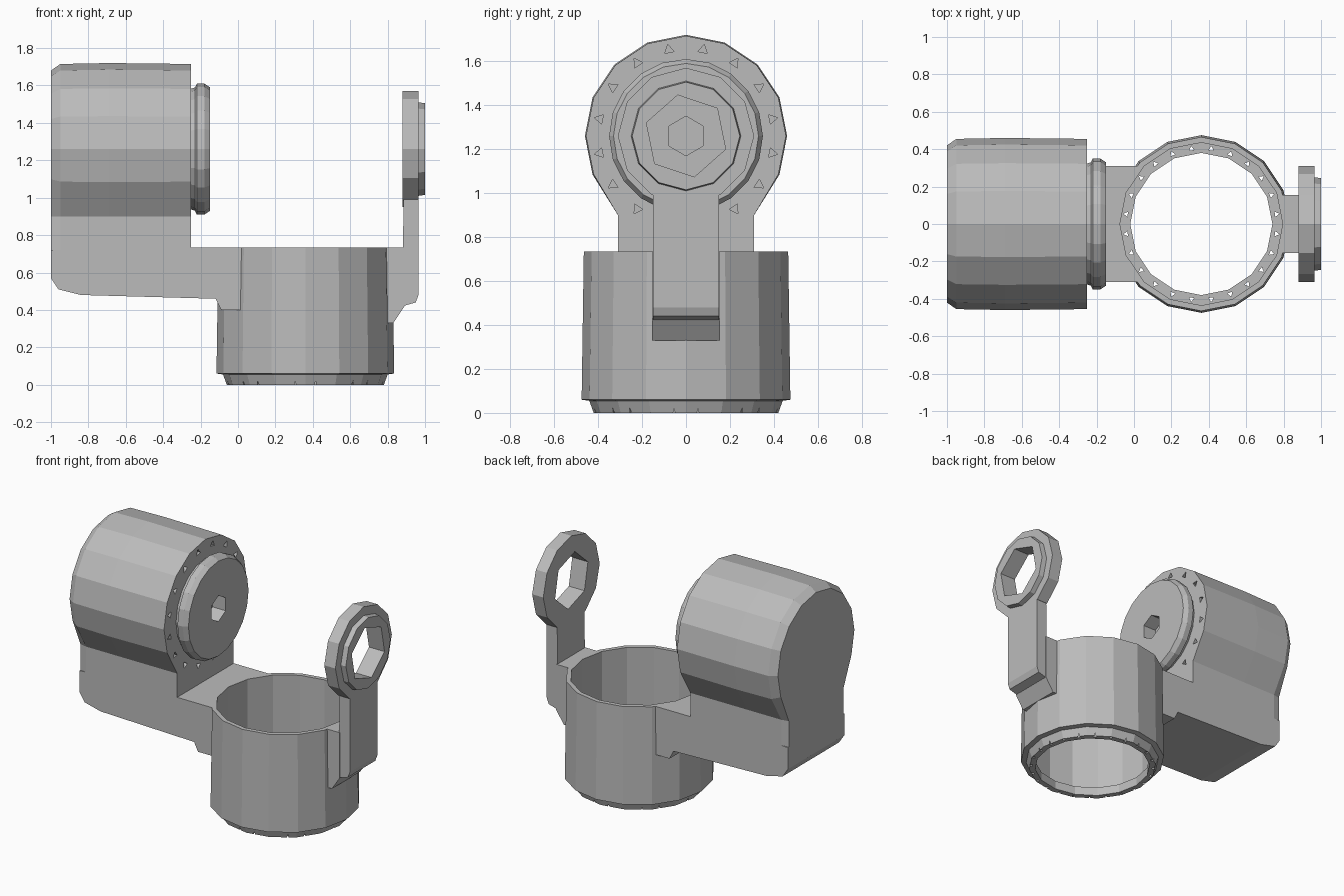
import bpy, bmesh
from math import sin, cos, pi
from mathutils import Matrix, Vector

if "Cube" in bpy.data.objects:
    bpy.data.objects.remove(bpy.data.objects["Cube"])

grey = bpy.data.materials.new("light grey")
grey.use_nodes = True
grey.diffuse_color = (0.5, 0.5, 0.5, 1)
grey.node_tree.nodes["Principled BSDF"].inputs["Base Color"].default_value = (0.5, 0.5, 0.5, 1)

AXIS_Z = 1.26                 # height of the horizontal joint axis
CUP_X = 0.36                  # centre of the upright cup
TO_X = Matrix.Rotation(pi / 2, 4, 'Y')


def loft(name, loops, ring=False, matrix=None):
    """Skin a list of equal point loops; cap the ends, or close them into a ring."""
    bm = bmesh.new()
    rows = [[bm.verts.new(p) for p in loop] for loop in loops]
    n = len(rows[0])
    pairs = list(zip(rows, rows[1:])) + ([(rows[-1], rows[0])] if ring else [])
    for a, b in pairs:
        for i in range(n):
            j = (i + 1) % n
            bm.faces.new((a[i], a[j], b[j], b[i]))
    if not ring:
        bm.faces.new(rows[0])
        bm.faces.new(rows[-1])
    bmesh.ops.recalc_face_normals(bm, faces=bm.faces)
    if matrix:
        bmesh.ops.transform(bm, matrix=matrix, verts=bm.verts)
    mesh = bpy.data.meshes.new(name)
    bm.to_mesh(mesh)
    bm.free()
    mesh.materials.append(grey)
    obj = bpy.data.objects.new(name, mesh)
    bpy.context.collection.objects.link(obj)
    return obj


def circle(r, z, sides, phase=0.0):
    return [(r * cos(phase + 2 * pi * i / sides), r * sin(phase + 2 * pi * i / sides), z)
            for i in range(sides)]


def turned(name, profile, sides, matrix, ring=False, phase=0.0):
    return loft(name, [circle(r, z, sides, phase) for r, z in profile], ring, matrix)


def slab(name, outline, half_width):
    """Extrude an x-z outline symmetrically across y."""
    return loft(name, [[(x, y, z) for x, z in outline] for y in (-half_width, half_width)])


def cut(obj, cutter):
    mod = obj.modifiers.new("cut", 'BOOLEAN')
    mod.operation, mod.solver, mod.object = 'DIFFERENCE', 'EXACT', cutter
    cutter.hide_render = True
    cutter.hide_viewport = True
    cutter.display_type = 'WIRE'


def triangle_cutters(name, count, radius, z0, z1, size, matrix):
    """Ring of small triangular prisms used to punch notches."""
    bm = bmesh.new()
    for i in range(count):
        spin = matrix @ Matrix.Rotation(2 * pi * (i + 0.5) / count, 4, 'Z')
        lo, hi = ([bm.verts.new(spin @ (Vector((radius, 0, 0)) + Vector(p)))
                   for p in circle(size, z, 3)] for z in (z0, z1))
        bm.faces.new(lo[::-1])
        bm.faces.new(hi)
        for a in range(3):
            b = (a + 1) % 3
            bm.faces.new((lo[a], lo[b], hi[b], hi[a]))
    mesh = bpy.data.meshes.new(name)
    bm.to_mesh(mesh)
    bm.free()
    mesh.materials.append(grey)
    obj = bpy.data.objects.new(name, mesh)
    bpy.context.collection.objects.link(obj)
    return obj


# Upright open cup with a stepped base lip
cup_place = Matrix.Translation((CUP_X, 0, 0))
cup = turned("cup", [(0.38, 0), (0.42, 0), (0.44, 0.055), (0.475, 0.06), (0.465, 0.735),
                     (0.435, 0.735), (0.435, 0.06), (0.38, 0.06)], 16, cup_place, ring=True)
cut(cup, triangle_cutters("cup_notch_cutter", 24, 0.405, -0.05, 0.1, 0.016, cup_place))
bore = turned("bore_cutter", [(0.44, 0.1), (0.44, 1.0)], 16, cup_place)

# Bracket from the cup to the motor housing
bracket = slab("bracket", [(-1, 0.72), (-1, 0.57), (-0.96, 0.51), (-0.84, 0.48), (-0.12, 0.46),
                           (-0.09, 0.4), (0.1, 0.4), (0.1, 0.735), (-0.5, 0.735)], 0.31)
cut(bracket, bore)

# Motor housing: round barrel flowing down into a narrow neck


def keyhole(x, r, neck):
    side = [(r * sin(a * pi / 8), AXIS_Z - r * cos(a * pi / 8)) for a in range(3, 9)]
    half = [(neck, 0.7), (neck, 0.9)] + side
    return [(x, y, z) for y, z in half] + [(x, -y, z) for y, z in half[::-1] if y > 0.001]


housing = loft("motor_housing", [keyhole(-1, 0.42, 0.3), keyhole(-0.95, 0.455, 0.31),
                                 keyhole(-0.69, 0.46, 0.31), keyhole(-0.25, 0.455, 0.31)])
face_place = Matrix.Translation((-0.25, 0, AXIS_Z)) @ TO_X
cut(housing, triangle_cutters("housing_notch_cutter", 16, 0.4, -0.04, 0.05, 0.025, face_place))

# Rotor disc with a hexagonal socket
rotor = turned("rotor", [(0.32, -0.01), (0.33, 0.02), (0.35, 0.03), (0.35, 0.07), (0.33, 0.1)],
               20, face_place)
cut(rotor, turned("socket_cutter", [(0.09, 0.0), (0.09, 0.2)], 6, face_place))

# Support arm rising from the cup, with a sloped foot
arm = slab("support_arm", [(0.88, 0.42), (0.95, 0.44), (0.965, 0.48), (0.965, 1.03), (0.885, 1.03)], 0.15)
foot = slab("arm_foot", [(0.78, 0.33), (0.83, 0.33), (0.89, 0.42), (0.89, 0.735), (0.78, 0.735)], 0.155)
cut(foot, bore)

# Eyelet with a raised boss and a hexagonal hole
eye_place = Matrix.Translation((0.88, 0, AXIS_Z)) @ TO_X
eyelet = turned("eyelet", [(0.31, 0), (0.31, 0.085), (0.25, 0.085), (0.245, 0.12)], 12, eye_place)
hole = turned("eyelet_hole_cutter", [(0.19, -0.1), (0.19, 0.2)], 6, eye_place, phase=0.2)
cut(eyelet, hole)
cut(arm, hole)
